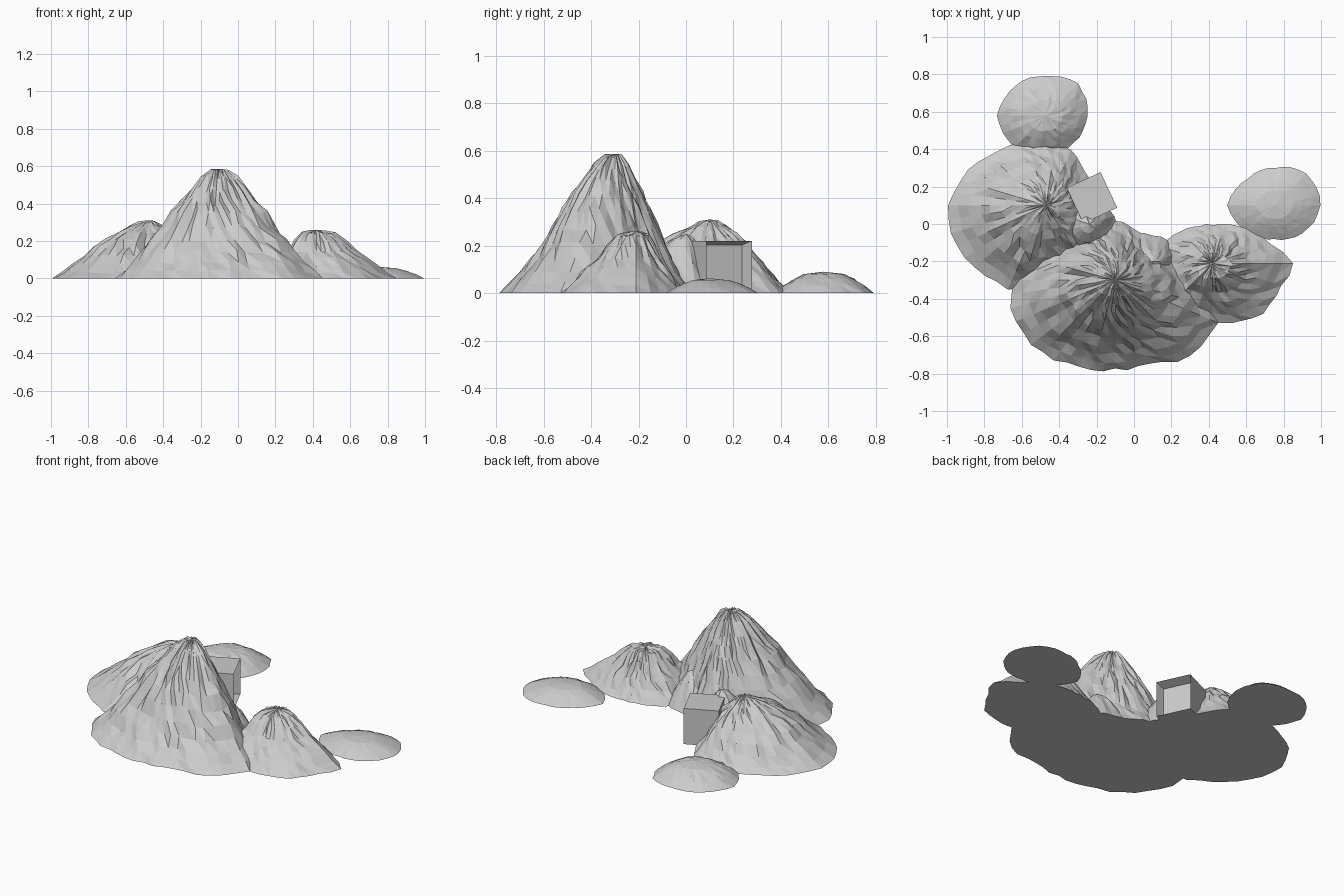
import bpy, bmesh, math, random
from mathutils import Matrix, Vector, noise

if "Cube" in bpy.data.objects:
    bpy.data.objects.remove(bpy.data.objects["Cube"], do_unlink=True)

random.seed(4)
stone = bpy.data.materials.new("stone_grey")
stone.use_nodes = True
GREY = (0.6, 0.6, 0.6, 1)
stone.diffuse_color = GREY
stone.node_tree.nodes["Principled BSDF"].inputs["Base Color"].default_value = GREY


def finish(name, bm):
    bmesh.ops.recalc_face_normals(bm, faces=bm.faces)
    mesh = bpy.data.meshes.new(name)
    bm.to_mesh(mesh)
    bm.free()
    mesh.materials.append(stone)
    obj = bpy.data.objects.new(name, mesh)
    bpy.context.collection.objects.link(obj)
    return obj


def ramp(points, t):
    # piecewise linear slope profile
    for (a, za), (b, zb) in zip(points, points[1:]):
        if t <= b:
            return za + (zb - za) * (t - a) / (b - a)
    return points[-1][1]


def mound(name, peak, height, reach, profile, segments=40, rings=9, rough=0.1):
    # radial hill: reach holds the foot distance at evenly spaced angles from +x
    bm = bmesh.new()
    px, py = peak
    top = bm.verts.new((px, py, height))
    loops = []
    count = len(reach)
    for k in range(1, rings + 1):
        t = k / rings
        loop = []
        for s in range(segments):
            u = s / segments * count
            i, f = int(u), u - int(u)
            r = reach[i] * (1 - f) + reach[(i + 1) % count] * f
            a = s / segments * math.tau
            # gullies run down the slope, breaks run across it
            gully = noise.noise(Vector((math.cos(a) * 5, math.sin(a) * 5, px + t)))
            crag = random.uniform(-1, 1)
            wave = rough * math.sin(math.pi * min(t, 0.92))
            r *= t * (1 + wave * (0.5 * gully + 0.25 * crag)) + 0.012 * crag * t
            z = height * ramp(profile, t)
            if k < rings:
                z = max(0.004, z * (1 + rough * 0.5 * gully) + height * wave * 0.2 * crag)
                z = min(z, height)
            loop.append(bm.verts.new((px + r * math.cos(a), py + r * math.sin(a), z)))
        loops.append(loop)
    for s in range(segments):
        n = (s + 1) % segments
        bm.faces.new((top, loops[0][s], loops[0][n]))
        for inner, outer in zip(loops, loops[1:]):
            bm.faces.new((inner[s], outer[s], outer[n]))
            bm.faces.new((inner[s], outer[n], inner[n]))
    bm.faces.new(loops[-1][::-1])
    return finish(name, bm)


PEAK = [(0, 1), (.1, .98), (.2, .9), (.32, .75), (.45, .61), (.62, .37), (.8, .16), (1, 0)]
DOME = [(0, 1), (.15, .95), (.43, .7), (.62, .46), (.85, .14), (1, 0)]
KNOLL = [(0, 1), (.27, .93), (.5, .56), (.8, .2), (1, 0)]
SWELL = [(0, 1), (.4, .87), (.7, .53), (1, 0)]

# Hills
mound("main_peak", (-.1, -.3), .585,
      [.46, .34, .3, .29, .32, .34, .38, .46, .55, .58, .55, .5, .48, .48, .58, .6],
      PEAK, 48, 11)
mound("west_hill", (-.47, .1), .31,
      [.3, .27, .28, .33, .34, .36, .39, .46, .53, .52, .5, .49, .4, .4, .4, .35],
      DOME, 44)
mound("east_hill", (.42, -.21), .26,
      [.43, .31, .26, .22, .21, .21, .24, .28, .3, .32, .38, .36, .31, .34, .38, .38],
      KNOLL, 40, 8, .13)
mound("northwest_foothill", (-.47, .58), .09,
      [.22, .24, .21, .23, .26, .24, .2, .21], SWELL, 32, 5)
mound("northeast_foothill", (.75, .1), .062,
      [.25, .24, .2, .2, .25, .2, .18, .21], SWELL, 32, 5, .03)

# Tunnel entrance: a block with a recessed opening in its outer face
bm = bmesh.new()
bmesh.ops.create_cube(bm, size=1, matrix=Matrix.Translation((0, 0, .11)) @ Matrix.Diagonal((.2, .21, .22, 1)))
bm.faces.ensure_lookup_table()
front = max(bm.faces, key=lambda f: f.calc_center_median().x)
bmesh.ops.inset_region(bm, faces=[front], thickness=.025)
for v in front.verts:
    v.co.x -= .06
    if v.co.z < .1:
        v.co.z = .004
entrance = finish("tunnel_entrance", bm)
entrance.location = (-.225, .14, 0)
entrance.rotation_euler.z = math.radians(25)

# Low rock banks that tie the entrance and the hills together
mound("entrance_bank", (-.24, .0), .25, [.15, .13, .14, .2, .24, .24, .24, .2], DOME, 20, 5)
mound("gully_bank", (.1, -.2), .2, [.14, .14, .14, .2, .25, .2, .2, .18], DOME, 20, 5)
